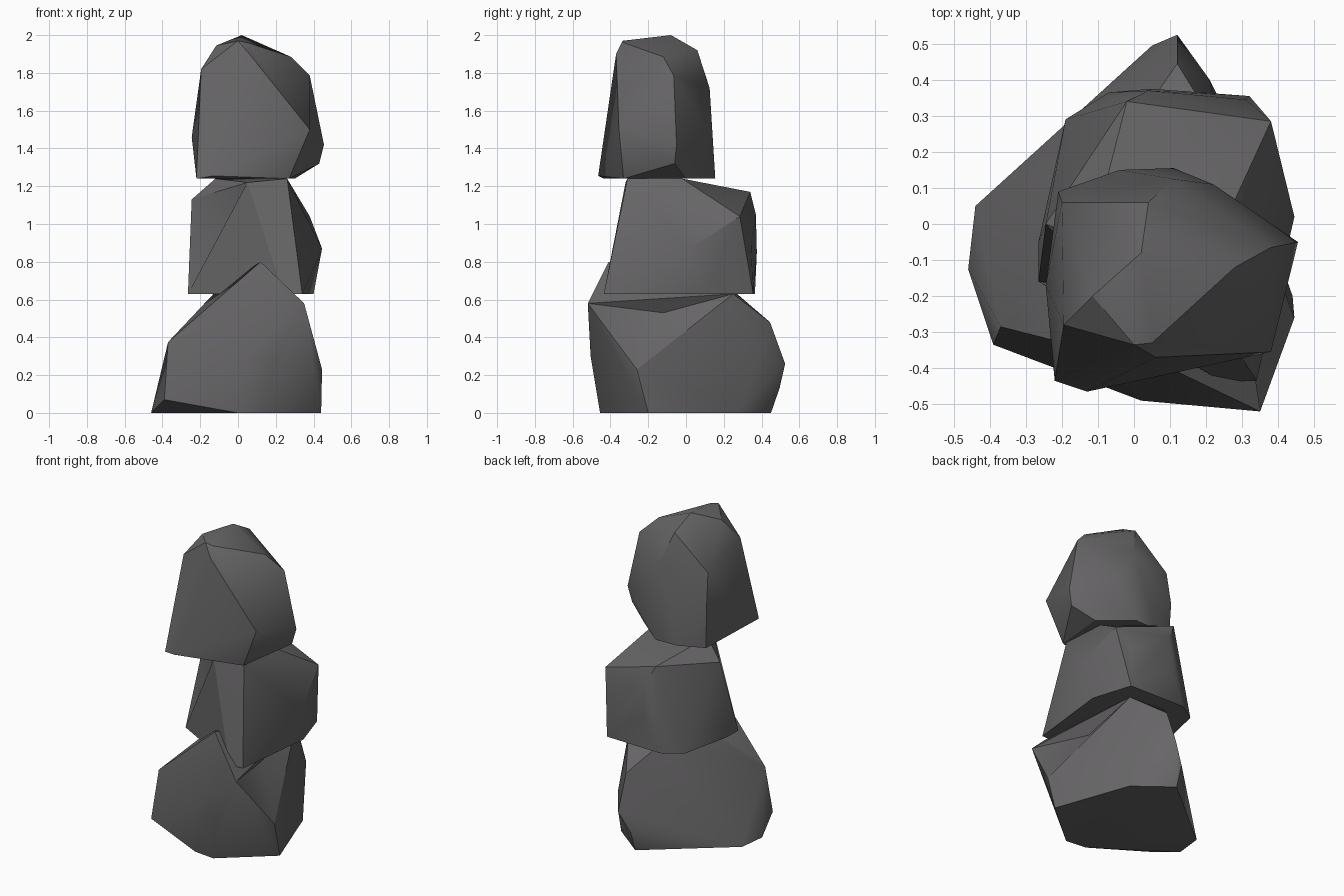
import bpy, bmesh, math
from mathutils import Vector

if "Cube" in bpy.data.objects:
    bpy.data.objects.remove(bpy.data.objects["Cube"])

stone = bpy.data.materials.new("dark_stone")
stone.diffuse_color = (.135, .13, .135, 1)
stone.use_nodes = True
stone.node_tree.nodes["Principled BSDF"].inputs["Base Color"].default_value = stone.diffuse_color


def boulder(name, corners, hollows=()):
    """Faceted stone: the convex skin around its corners, with hollows chipped in."""
    bm = bmesh.new()
    for c in corners:
        bm.verts.new(c)
    bmesh.ops.convex_hull(bm, input=bm.verts[:])
    loose = [v for v in bm.verts if not v.link_faces]
    bmesh.ops.delete(bm, geom=loose, context='VERTS')
    bmesh.ops.dissolve_limit(bm, angle_limit=math.radians(1.5), verts=bm.verts[:], edges=bm.edges[:])
    bmesh.ops.recalc_face_normals(bm, faces=bm.faces[:])
    for h in hollows:
        h = Vector(h)
        # the face lying closest above the hollow is pulled in to it
        face = max(bm.faces, key=lambda f: (h - f.verts[0].co).dot(f.normal))
        tip = bmesh.ops.poke(bm, faces=[face])["verts"][0]
        tip.co = h
    bmesh.ops.triangulate(bm, faces=[f for f in bm.faces if len(f.verts) > 4])
    mesh = bpy.data.meshes.new(name)
    bm.to_mesh(mesh)
    bm.free()
    mesh.materials.append(stone)
    ob = bpy.data.objects.new(name, mesh)
    bpy.context.collection.objects.link(ob)
    bpy.ops.object.select_all(action='DESELECT')
    ob.select_set(True)
    bpy.context.view_layer.objects.active = ob
    bpy.ops.object.shade_smooth_by_angle(angle=math.radians(30))
    return ob


# Wide base stone with a peak at the front and a hollow right flank
boulder("bottom_rock", [
    (-.46, -.125, 0), (-.44, .05, 0), (.05, .45, 0), (.27, .28, 0),
    (.44, -.2, 0), (.14, -.455, 0), (0, -.44, 0),
    (-.39, -.335, .07), (-.37, -.285, .375), (.02, -.49, .29), (.2, -.505, .3),
    (.445, -.26, .23), (.05, .495, .13), (.12, .525, .26), (.21, .4, .32),
    (.12, .445, .48), (.35, -.52, .58), (.12, -.41, .8),
    (-.12, -.05, .64), (0, .27, .63), (.24, .25, .63)],
    hollows=[(.25, -.12, .53)])

# Blocky middle stone, chipped at the front left
boulder("middle_rock", [
    (-.265, -.16, .63), (-.265, -.05, .63), (-.19, .29, .63), (-.07, .365, .63),
    (.05, .375, .85), (.04, .37, 1.05), (.32, .355, .63), (.4, .1, .63),
    (.34, -.435, .63), (.24, -.435, .63),
    (.445, .02, .87), (.38, .285, 1.04), (.31, .345, .9), (-.02, .34, 1.17),
    (-.245, 0, 1.13), (-.12, -.05, 1.24), (.24, -.02, 1.24),
    (.26, -.31, 1.24), (.05, -.32, 1.22)],
    hollows=[(-.04, -.19, 1.0)])

# Tall top stone
boulder("top_rock", [
    (-.22, -.435, 1.24), (-.13, -.465, 1.255), (.27, -.33, 1.24), (.3, 0, 1.24),
    (.11, .155, 1.24), (-.04, .15, 1.24), (-.2, .08, 1.24),
    (.43, -.06, 1.32), (.455, -.05, 1.42), (.38, -.355, 1.5), (-.245, -.17, 1.46),
    (-.21, .09, 1.5), (.22, .11, 1.5), (.11, .125, 1.72), (-.2, .06, 1.72),
    (.38, -.065, 1.785), (-.195, -.28, 1.82), (-.115, -.2, 1.945), (.28, -.12, 1.885),
    (.04, .06, 1.92), (.02, -.08, 2), (0, -.335, 1.97), (.05, -.33, 1.96),
    (.06, -.37, 1.9)])
